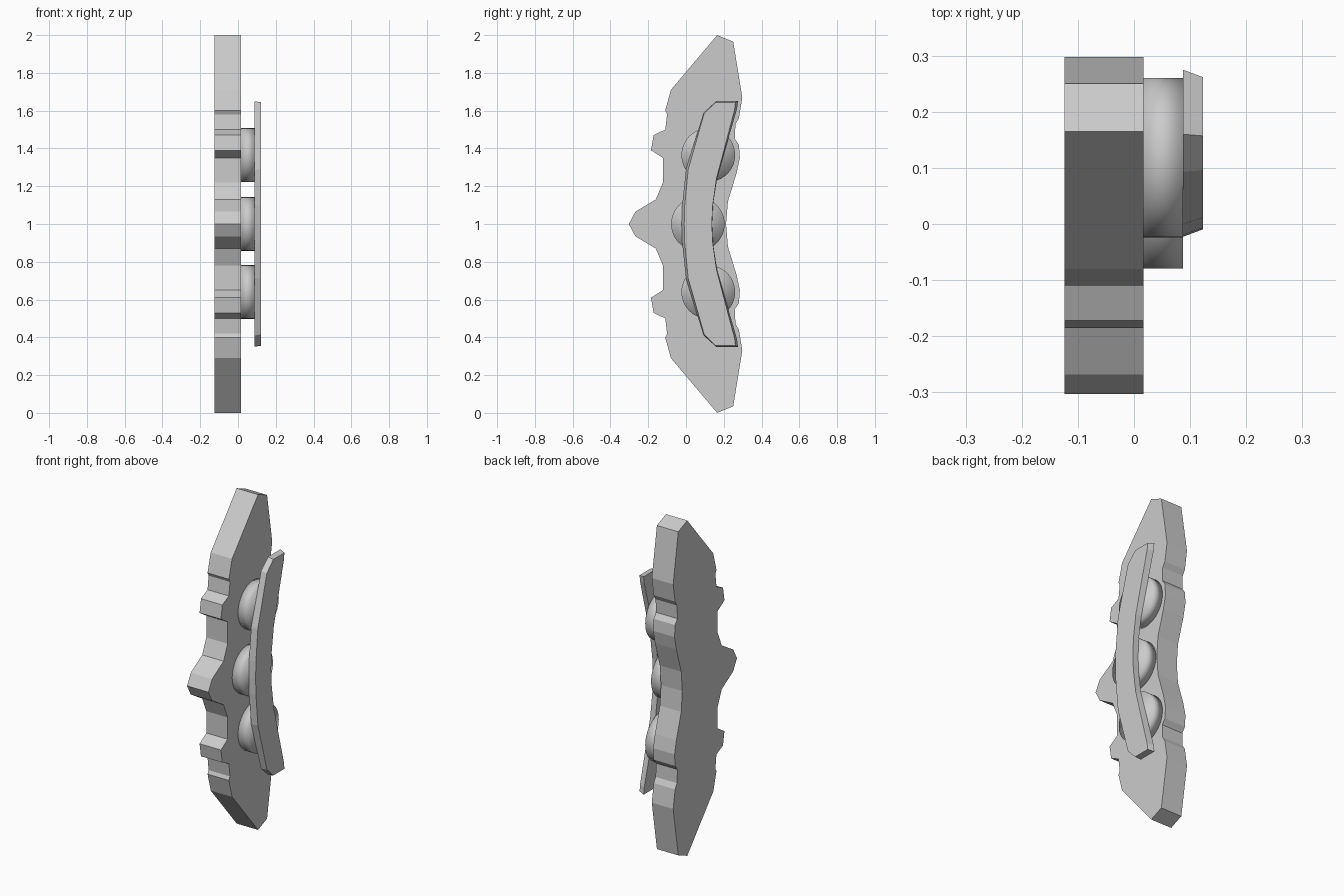
import bpy
import bmesh

cube = bpy.data.objects.get("Cube")
if cube:
    bpy.data.objects.remove(cube)

grey = bpy.data.materials.new("light grey")
grey.use_nodes = True
grey.diffuse_color = (0.6, 0.6, 0.6, 1)
grey.node_tree.nodes["Principled BSDF"].inputs["Base Color"].default_value = (0.6, 0.6, 0.6, 1)


def add_object(name, bm):
    bmesh.ops.recalc_face_normals(bm, faces=bm.faces)
    mesh = bpy.data.meshes.new(name)
    bm.to_mesh(mesh)
    bm.free()
    mesh.materials.append(grey)
    obj = bpy.data.objects.new(name, mesh)
    bpy.context.collection.objects.link(obj)
    return obj


def mirrored(half):
    """Close a half outline by reflecting it about the middle height."""
    return half + [(y, 2 - z) for y, z in reversed(half) if z != 1]


def extruded(name, outline, x0, x1, taper=0.0):
    """Extrude a (y, z) outline along x, narrowing the far face by taper."""
    bm = bmesh.new()
    near = [bm.verts.new((x0, y, z)) for y, z in outline]
    mid = sum(y for y, z in outline) / len(outline)
    far = [bm.verts.new((x1, mid + (y - mid) * (1 - taper), 1 + (z - 1) * (1 - taper / 10)))
           for y, z in outline]
    bm.faces.new(near)
    bm.faces.new(far)
    n = len(outline)
    for i in range(n):
        j = (i + 1) % n
        bm.faces.new((near[i], near[j], far[j], far[i]))
    return add_object(name, bm)


# Thick back plate with a pointed nose, notched front edge and wavy rear edge
front_edge = [(-0.303, 1), (-0.268, 1.065), (-0.16, 1.13), (-0.122, 1.22),
              (-0.122, 1.35), (-0.185, 1.39), (-0.172, 1.47), (-0.11, 1.5),
              (-0.1, 1.58), (-0.11, 1.6), (-0.08, 1.71), (0.165, 2)]
rear_edge = [(0.25, 1.965), (0.298, 1.67), (0.28, 1.56), (0.262, 1.53),
             (0.258, 1.45), (0.28, 1.42), (0.285, 1.35), (0.268, 1.27),
             (0.222, 1.12), (0.212, 1)]
half = front_edge + rear_edge
outline = half + [(y, 2 - z) for y, z in reversed(half) if z != 1]
extruded("back_plate", outline, -0.124, 0.017)

# Curved outer bar
bar_half = [(-0.023, 1), (-0.02, 1.1), (0.0, 1.29), (0.093, 1.59), (0.16, 1.65),
            (0.275, 1.65), (0.27, 1.61), (0.165, 1.245), (0.143, 1.1), (0.138, 1)]
extruded("outer_bar", mirrored(bar_half), 0.087, 0.123, 0.09)

# Three round spacers between plate and bar
for name, y, z in (("lower_spacer", 0.118, 0.64), ("middle_spacer", 0.063, 1.0),
                   ("upper_spacer", 0.118, 1.365)):
    bpy.ops.mesh.primitive_cylinder_add(vertices=48, radius=0.142, depth=0.07,
                                        location=(0.052, y, z), rotation=(0, 1.5708, 0))
    spacer = bpy.context.object
    spacer.name = name
    spacer.data.materials.append(grey)
    bpy.ops.object.shade_smooth()
